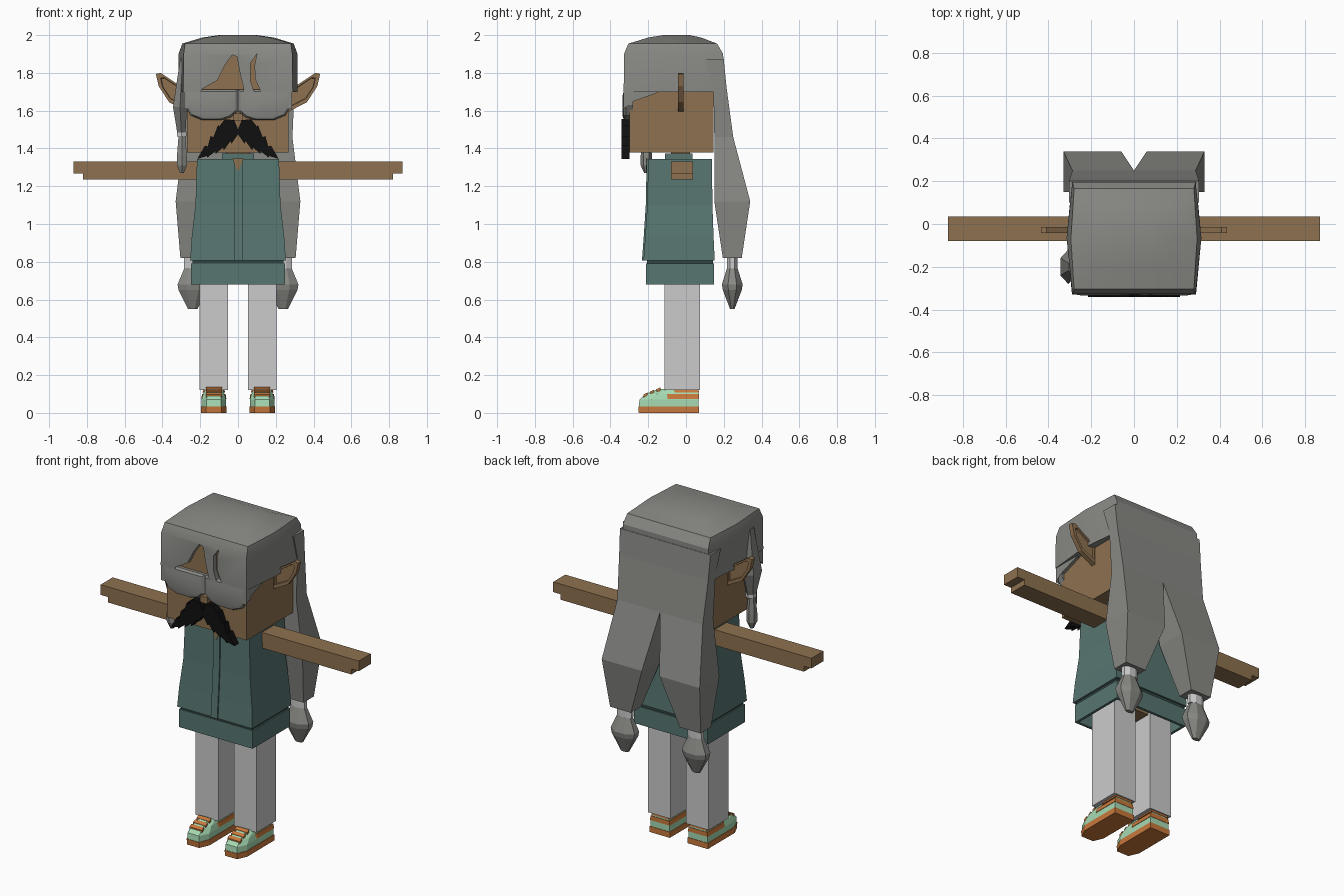
import bpy, bmesh, math

cube = bpy.data.objects.get("Cube")
if cube:
    bpy.data.objects.remove(cube)


def material(name, r, g, b):
    m = bpy.data.materials.new(name)
    m.use_nodes = True
    m.diffuse_color = (r, g, b, 1)
    bsdf = next(n for n in m.node_tree.nodes if n.type == 'BSDF_PRINCIPLED')
    bsdf.inputs["Base Color"].default_value = (r, g, b, 1)
    bsdf.inputs["Roughness"].default_value = 0.8
    return m


HAIR = material("hair grey", .25, .25, .235)
SKIN = material("brown skin", .27, .165, .08)
TEAL = material("teal cloth", .095, .18, .165)
DARK = material("dark teal", .03, .06, .055)
PALE = material("pale grey", .6, .6, .6)
MINT = material("mint", .38, .7, .45)
ORANGE = material("orange", .58, .19, .045)
BLACK = material("black", .005, .005, .005)


def loft(name, rings, mat, smooth=False):
    """Skin a list of matching point rings and cap both ends."""
    bm = bmesh.new()
    rows = [[bm.verts.new(p) for p in ring] for ring in rings]
    n = len(rows[0])
    for a, b in zip(rows, rows[1:]):
        for i in range(n):
            j = (i + 1) % n
            bm.faces.new((a[i], a[j], b[j], b[i]))
    bm.faces.new(rows[0][::-1])
    bm.faces.new(rows[-1])
    bmesh.ops.recalc_face_normals(bm, faces=bm.faces)
    me = bpy.data.meshes.new(name)
    bm.to_mesh(me)
    bm.free()
    me.materials.append(mat)
    ob = bpy.data.objects.new(name, me)
    bpy.context.collection.objects.link(ob)
    if smooth:
        soften(ob)
    return ob


def soften(ob):
    bpy.ops.object.select_all(action='DESELECT')
    ob.select_set(True)
    bpy.context.view_layer.objects.active = ob
    bpy.ops.object.shade_smooth_by_angle(angle=math.radians(25))


def rect(x0, x1, y0, y1, z):
    return [(x0, y0, z), (x1, y0, z), (x1, y1, z), (x0, y1, z)]


def box(name, x0, x1, y0, y1, z0, z1, mat):
    return loft(name, [rect(x0, x1, y0, y1, z) for z in (z0, z1)], mat)


def oval(cx, cy, rx, ry, z, n=8):
    angles = [(i + .5) * math.tau / n for i in range(n)]
    k = 1 / math.cos(math.pi / n)
    return [(cx + rx * k * math.cos(a), cy + ry * k * math.sin(a), z) for a in angles]


def facing(pts, y, s=1, scale=1):
    """Front-facing outline at depth y, shrunk about its middle."""
    cx = sum(p[0] for p in pts) / len(pts)
    cz = sum(p[1] for p in pts) / len(pts)
    return [(s * (cx + (x - cx) * scale), y, cz + (z - cz) * scale) for x, z in pts]


def side_prism(name, pts, x0, x1, mat):
    return loft(name, [[(x, y, z) for y, z in pts] for x in (x0, x1)], mat)


# Head, neck and nose
box("head", -.27, .268, -.3, .145, 1.378, 1.92, SKIN)
box("neck", -.06, .06, -.08, .02, 1.3, 1.4, SKIN)
box("nose", -.025, .025, -.33, -.29, 1.545, 1.585, SKIN)

# Hair cap, with openings that show the forehead
def cap_ring(w, bulge, y0, y1, z):
    m = (y0 + y1) / 2
    return [(-w, y0, z), (w, y0, z), (bulge, m, z), (w, y1, z), (-w, y1, z), (-bulge, m, z)]


cap = loft("hair_cap", [
    cap_ring(.29, .315, -.33, .2, 1.7), cap_ring(.288, .315, -.328, .197, 1.9),
    cap_ring(.28, .295, -.305, .165, 1.955), cap_ring(.17, .19, -.2, .08, 1.987),
    cap_ring(.09, .1, -.12, .02, 2)], HAIR)
peak = [(-.2, 1.69), (-.19, 1.715), (-.11, 1.76), (-.07, 1.84), (-.03, 1.895),
        (-.005, 1.885), (.01, 1.8), (.03, 1.72), (.03, 1.69)]
sliver = [(.09, 1.69), (.065, 1.76), (.065, 1.85), (.1, 1.9), (.088, 1.84), (.09, 1.77), (.125, 1.69)]
for pts in (peak, sliver):
    cutter = loft("cutter", [facing(pts, y) for y in (-.4, -.29)], HAIR)
    mod = cap.modifiers.new("opening", 'BOOLEAN')
    mod.operation = 'DIFFERENCE'
    mod.solver = 'EXACT'
    mod.object = cutter
    bpy.context.view_layer.objects.active = cap
    bpy.ops.object.modifier_apply(modifier=mod.name)
    bpy.data.objects.remove(cutter)
soften(cap)

brow = [(0, 1.712), (0, 1.6), (.035, 1.567), (.09, 1.55), (.19, 1.55), (.25, 1.575), (.285, 1.63), (.285, 1.712)]
brow_side = [(-.33, 1.71), (-.33, 1.61), (-.29, 1.645), (-.15, 1.695), (-.15, 1.71)]
ear = [(.25, 1.72), (.29, 1.72), (.41, 1.8), (.435, 1.795), (.42, 1.73), (.365, 1.645), (.25, 1.585)]
moustache = [(0, 1.5), (.02, 1.55), (.07, 1.555), (.1, 1.515), (.105, 1.525), (.13, 1.46), (.145, 1.465),
             (.16, 1.41), (.175, 1.415), (.215, 1.345), (.165, 1.36), (.165, 1.35), (.12, 1.385),
             (.12, 1.37), (.08, 1.405), (.075, 1.39), (.04, 1.44), (.035, 1.425), (0, 1.475)]

for s, side in ((1, "left"), (-1, "right")):
    # Bushy brows wrapping to the temples
    loft(side + "_brow", [facing(brow, -.28, s), facing(brow, -.318, s),
                          facing(brow, -.33, s, .9), facing(brow, -.335, s, .7)], HAIR, True)
    side_prism(side + "_brow_side", brow_side, s * .262, s * .287, HAIR)

    # Pointed ears with a recessed hollow
    loft(side + "_ear", [facing(ear, y, s, k) for y, k in
                         ((-.03, .68), (-.042, .72), (-.042, 1), (-.014, 1), (-.014, .72), (-.024, .68))], SKIN)
    loft(side + "_moustache", [facing(moustache, y, s) for y in (-.342, -.298)], BLACK)

    # Long back lock ending in a tie and a faceted bulb
    lock = [(0, .305, .1, .2, 1.87), (0, .3, .145, .215, 1.72), (0, .288, .15, .25, 1.46),
            (.06, .33, .15, .34, 1.12), (.165, .305, .195, .295, .82)]
    loft(side + "_back_lock", [rect(s * a, s * b, c, d, z) for a, b, c, d, z in lock], HAIR)
    loft(side + "_hair_tie", [oval(s * .237, .245, .048, .028, z) for z in (.765, .825)], PALE)
    bulb = [(.04, .025, .775), (.08, .055, .68), (.075, .05, .65), (.025, .012, .55)]
    loft(side + "_hair_bulb", [oval(s * .24, .245, rx, ry, z) for rx, ry, z in bulb], HAIR)

    # Arm with a stepped hand end
    a, b = sorted((s * .2, s * .87))
    box(side + "_arm", a, b, -.08, .036, 1.268, 1.33, SKIN)
    a, b = sorted((s * .2, s * .82))
    box(side + "_arm_underside", a, b, -.08, .036, 1.235, 1.268, SKIN)

    # Trouser leg
    a, b = sorted((s * .052, s * .205))
    box(side + "_leg", a, b, -.115, .075, .12, .78, PALE)

    # Shoe
    cx = s * .128

    def sole_ring(w, front, back, z):
        return [(cx - w, back, z), (cx + w, back, z), (cx + w, front + .06, z),
                (cx + w * .6, front, z), (cx - w * .6, front, z), (cx - w, front + .06, z)]

    def layer(part, rows, mat):
        loft(side + part, [sole_ring(*r) for r in rows], mat)

    layer("_sole", [(.068, -.25, .07, 0), (.068, -.253, .07, .035)], ORANGE)
    layer("_shoe_upper", [(.065, -.25, .067, .035), (.065, -.246, .067, .07),
                          (.057, -.215, .066, .1), (.045, -.15, .064, .126)], MINT)
    layer("_shoe_stripe", [(.067, -.15, .069, .073), (.062, -.15, .069, .1)], ORANGE)
    layer("_shoe_collar", [(.06, -.1, .068, .108), (.056, -.1, .067, .122)], ORANGE)
    for i in range(3):
        y, z = -.225 + i * .035, .094 + i * .014
        side_prism(side + "_lace", [(y, z - .012), (y, z + .004), (y + .02, z + .014), (y + .02, z - .004)],
                   cx - .042, cx + .042, ORANGE)

# Single braid at the right temple
temple = [(-.293, .012, .03, 1.88), (-.307, .037, .07, 1.62), (-.3, .022, .03, 1.485)]
loft("temple_lock", [oval(x, -.2, rx, ry, z, 6) for x, rx, ry, z in temple], HAIR)
loft("temple_tie", [oval(-.298, -.2, .026, .026, z, 6) for z in (1.462, 1.488)], PALE)
loft("temple_braid", [oval(-.297, -.21, r, r, z, 6) for r, z in
                      ((.018, 1.465), (.026, 1.36), (.026, 1.31), (.01, 1.27))], HAIR)

# Tunic: flared body, placket, neckline, belt groove and open hem
body = [(.217, -.2, .137, 1.345), (.225, -.205, .14, 1.1), (.245, -.216, .146, .93), (.253, -.225, .152, .808)]
loft("tunic", [rect(-w, w, a, b, z) for w, a, b, z in body], TEAL)
loft("placket", [rect(-.021, .023, a - .008, a + .02, z) for w, a, b, z in body], TEAL)
box("collar", -.085, .085, -.11, .035, 1.34, 1.372, TEAL)
vee = [(-.03, 1.347), (.03, 1.347), (0, 1.275)]
loft("neckline", [facing(vee, y) for y in (-.212, -.203)], SKIN)
box("belt_groove", -.24, .24, -.207, .142, .78, .815, DARK)
hem = [(.248, -.213, .148, .79), (.248, -.213, .148, .68), (.232, -.197, .132, .68), (.232, -.197, .132, .775)]
loft("hem", [rect(-w, w, a, b, z) for w, a, b, z in hem], TEAL)
box("hips", -.19, .19, -.1, .06, .72, .785, SKIN)
